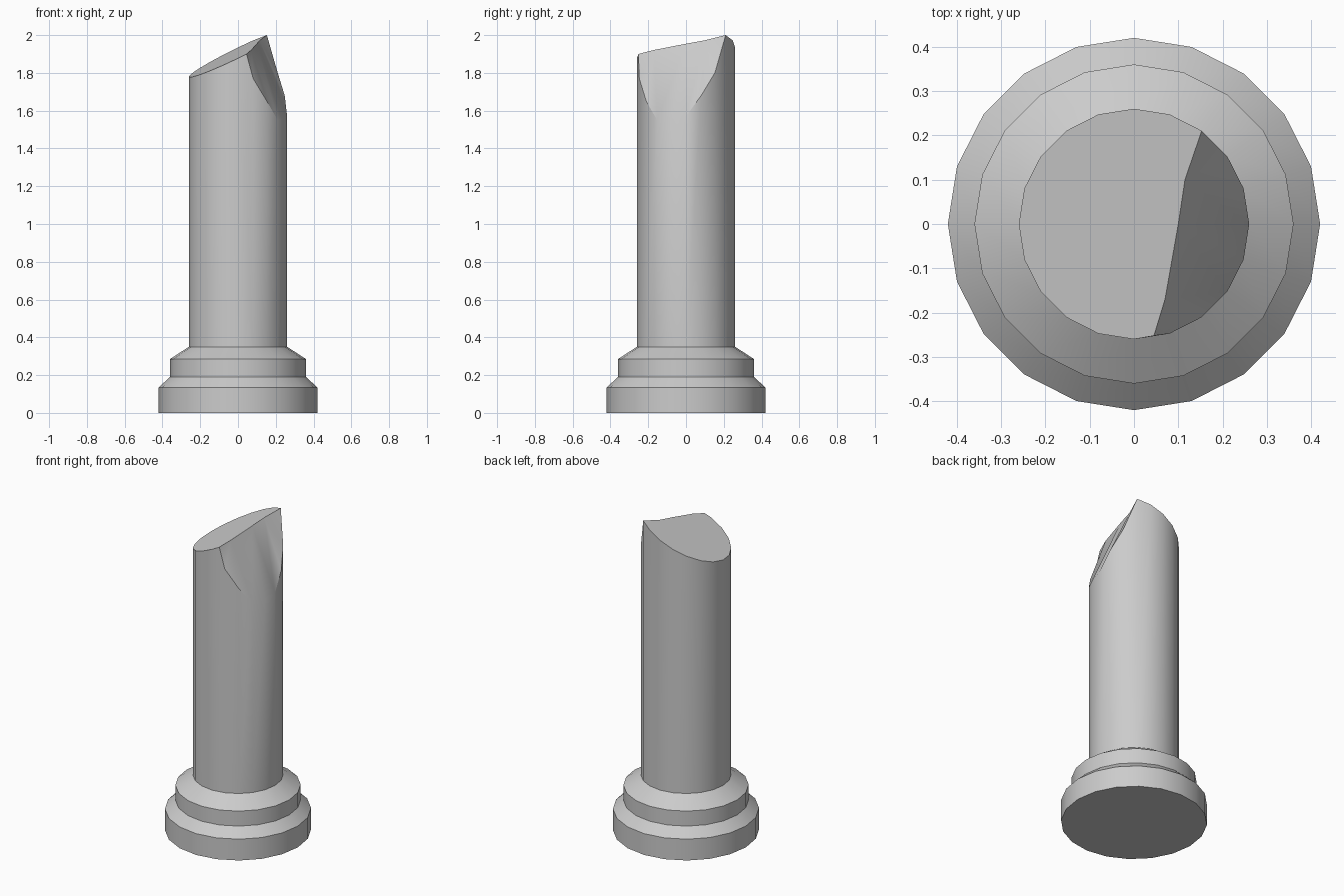
import bpy, bmesh, math

if "Cube" in bpy.data.objects:
    bpy.data.objects.remove(bpy.data.objects["Cube"])

N = 20
R = 0.26
bm = bmesh.new()


def ring(radius, height):
    """Ring of N vertices; height is a function of (index, x, y)."""
    out = []
    for k in range(N):
        a = 2 * math.pi * k / N
        x, y = radius * math.cos(a), radius * math.sin(a)
        out.append(bm.verts.new((x, y, height(k, x, y))))
    return out


def slope(x, y):
    """Main sloping break plane."""
    return 1.906 + 0.484 * x + 0.11 * y


# Chipped side: rim heights that fall below the main break
chip = {3: 2.0, 2: 1.80, 1: 1.68, 0: 1.57, 19: 1.55, 18: 1.55, 17: 1.65, 16: 1.77}

# Stepped base and shaft
profile = [(0.42, 0), (0.42, 0.135), (0.36, 0.19), (0.36, 0.285), (R, 0.35)]
rings = [ring(r, lambda k, x, y, z=z: z) for r, z in profile]
rim = ring(R, lambda k, x, y: chip.get(k, slope(x, y)))
rings.append(rim)

# Ridge between the two break faces, from the peak to the front edge
ridge = [rim[3]] + [bm.verts.new((x, y, slope(x, y))) for x, y in
                    [(0.115, 0.10), (0.10, 0.0), (0.07, -0.17), (0.045, -0.252)]]

bm.faces.new(rings[0][::-1])
for lo, hi in zip(rings, rings[1:]):
    for k in range(N):
        j = (k + 1) % N
        face = [lo[k], lo[j], hi[j], hi[k]]
        if hi is rim and k == 15:
            face.insert(3, ridge[-1])
        bm.faces.new(face)

# Main break face
bm.faces.new(rim[3:16] + ridge[:0:-1])

# Steep chipped face: fans from the ridge points to the rim
for p, ks in ((1, (3, 2, 1, 0)), (2, (0, 19, 18)), (3, (18, 17, 16))):
    for a, b in zip(ks, ks[1:]):
        bm.faces.new((ridge[p], rim[a], rim[b]))
bm.faces.new((ridge[1], rim[0], ridge[2]))
bm.faces.new((ridge[2], rim[18], ridge[3]))
bm.faces.new((ridge[3], rim[16], ridge[4]))

bmesh.ops.recalc_face_normals(bm, faces=bm.faces)
mesh = bpy.data.meshes.new("broken_column")
bm.to_mesh(mesh)
bm.free()
column = bpy.data.objects.new("broken_column", mesh)
bpy.context.collection.objects.link(column)
bpy.context.view_layer.objects.active = column
column.select_set(True)
bpy.ops.object.shade_smooth_by_angle(angle=math.radians(30))
